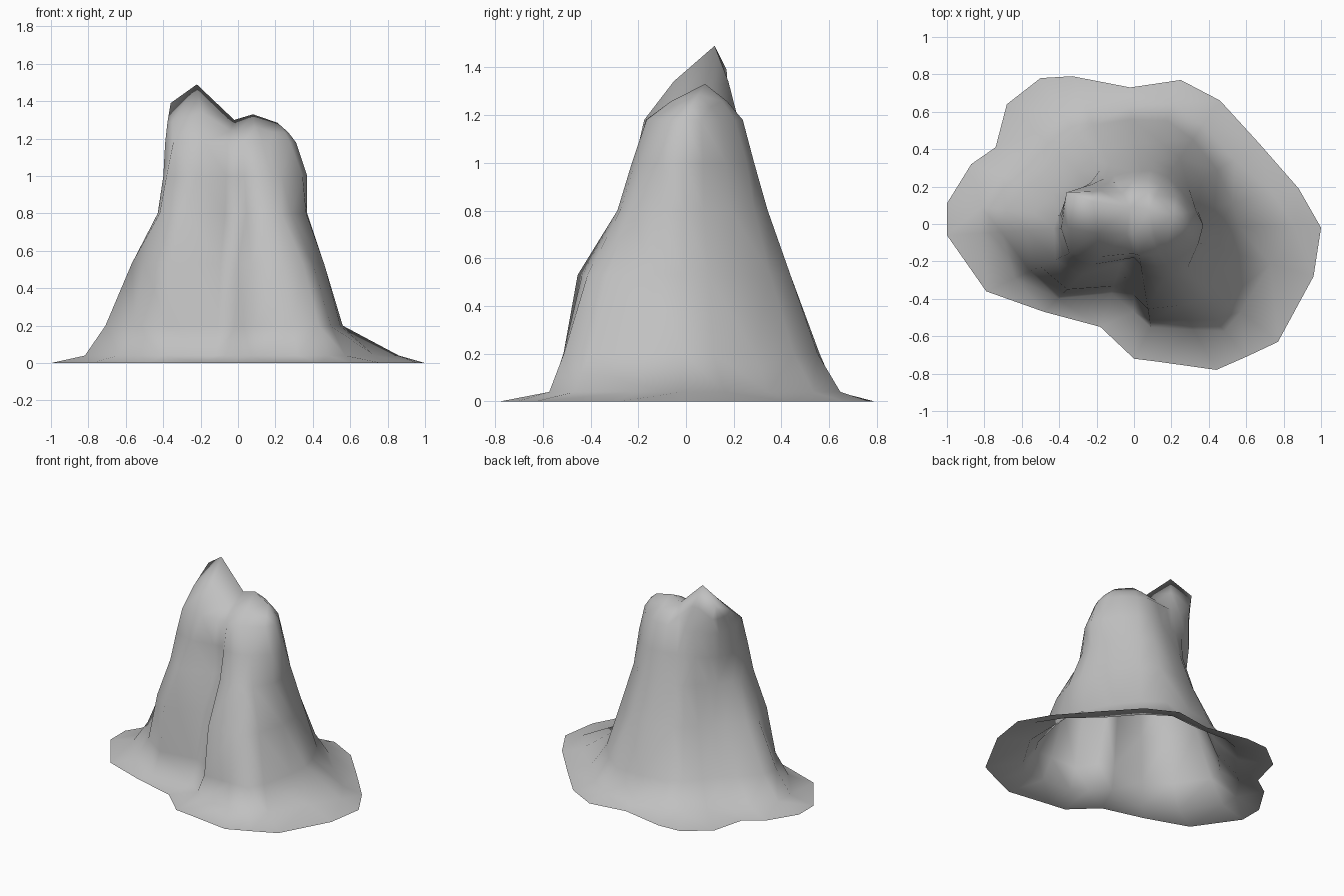
import bpy
import bmesh
from mathutils import Vector

default_cube = bpy.data.objects.get("Cube")
if default_cube:
    bpy.data.objects.remove(default_cube, do_unlink=True)


def make_material(name, colour):
    material = bpy.data.materials.new(name)
    material.use_nodes = True
    material.diffuse_color = colour
    material.node_tree.nodes["Principled BSDF"].inputs["Base Color"].default_value = colour
    return material


# Ground outline of the skirt, counter-clockwise from the left side
OUTLINE = [Vector(point) for point in (
    (1, -.02, 0), (.88, .19, 0), (.67, .43, 0), (.46, .66, 0), (.25, .77, 0),
    (-.02, .73, 0), (-.33, .79, 0), (-.5, .78, 0), (-.68, .64, 0), (-.74, .41, 0),
    (-.87, .32, 0), (-1, .11, 0), (-1, -.06, 0), (-.79, -.36, 0), (-.48, -.47, 0),
    (-.18, -.55, 0), (0, -.72, 0), (.12, -.735, 0), (.44, -.78, 0), (.6, -.71, 0),
    (.77, -.63, 0), (.96, -.28, 0))]

# Distance from the axis toward each outline corner, at each height
TOE = (.86, .76, .64, .65, .68, .63, .69, .71, .70, .69, .75,
       .82, .82, .70, .57, .39, .47, .56, .65, .75, .74, .76)
FOOT = (.56, .54, .53, .55, .58, .56, .57, .57, .54, .55, .60,
        .69, .71, .61, .53, .35, .38, .52, .59, .67, .64, .57)
SHELF = (.46, .44, .43, .43, .46, .43, .43, .42, .41, .42, .46,
         .54, .57, .55, .50, .30, .29, .46, .50, .54, .52, .48)
WAIST = (.37, .35, .35, .35, .36, .34, .34, .34, .33, .34, .37,
         .41, .43, .46, .39, .22, .18, .28, .33, .36, .37, .38)
CHEST = (.37, .34, .31, .31, .30, .28, .28, .29, .32, .36, .39,
         .40, .40, .42, .31, .20, .18, .22, .26, .28, .30, .36)
SHOULDER = (.31, .30, .27, .25, .25, .23, .24, .26, .31, .37, .39,
            .39, .39, .38, .25, .17, .16, .17, .19, .20, .22, .29)

# Summit ridge with a tall peak, a saddle and a low peak
RIDGE = [Vector(point) for point in (
    (-.36, .17, 1.39), (-.22, .12, 1.49), (-.02, .09, 1.30),
    (.08, .08, 1.33), (.21, .05, 1.285))]


def contour(height, radii):
    up = Vector((0, 0, height))
    return [corner.normalized() * radius + up for corner, radius in zip(OUTLINE, radii)]


def nearest_ridge_point(point):
    return min(RIDGE, key=lambda peak: abs(peak.x - point.x))


def build_rock(name, rings, material):
    bm = bmesh.new()
    loops = [[bm.verts.new(point) for point in ring] for ring in rings]
    for lower, upper in zip(loops, loops[1:]):
        for i in range(len(lower)):
            j = (i + 1) % len(lower)
            bm.faces.new((lower[i], lower[j], upper[j], upper[i]))
    # Weld the closing ring onto the ridge; the underside stays open
    bmesh.ops.remove_doubles(bm, verts=bm.verts, dist=.001)
    bmesh.ops.triangulate(bm, faces=[f for f in bm.faces if len(f.verts) > 3])
    for face in bm.faces:
        face.smooth = True
    mesh = bpy.data.meshes.new(name)
    bm.to_mesh(mesh)
    bm.free()
    mesh.materials.append(material)
    rock = bpy.data.objects.new(name, mesh)
    bpy.context.collection.objects.link(rock)
    return rock


# Contours from the ground up to the shoulder
rings = [OUTLINE]
for height, radii in ((.04, TOE), (.20, FOOT), (.53, SHELF),
                      (.80, WAIST), (1.0, CHEST), (1.18, SHOULDER)):
    rings.append(contour(height, radii))

# Summit slopes, drawn in toward the ridge
shoulder = rings[-1]
crown = []
for point in shoulder:
    target = nearest_ridge_point(point)
    step = point.lerp(target, .42)
    step.z = point.z + (target.z - point.z) * .52
    crown.append(step)
rings += [crown, [nearest_ridge_point(point) for point in shoulder]]

stone = make_material("stone_grey", (.53, .53, .53, 1))
build_rock("rock_mountain", rings, stone)
